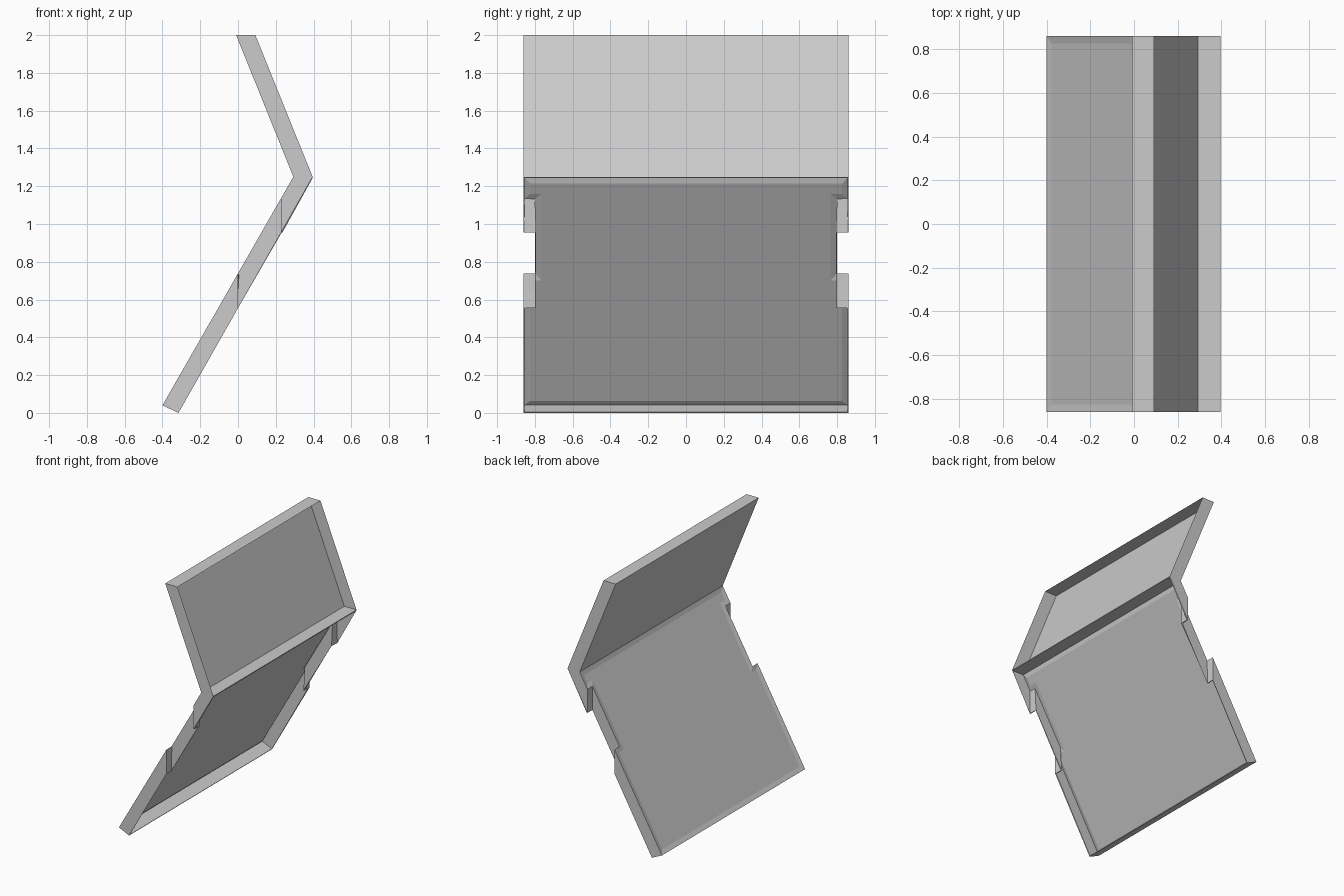
import bpy, bmesh

if "Cube" in bpy.data.objects:
    bpy.data.objects.remove(bpy.data.objects["Cube"])

W, N = 0.86, 0.80          # half width, half width at the side notches


def tray(name, outline, inset=0.0, thickness=0.0):
    """Open tray: inner panel plus surrounding walls.
    outline holds (inner point, outer point) pairs."""
    bm = bmesh.new()
    inner = [bm.verts.new(a) for a, b in outline]
    outer = [bm.verts.new(b) for a, b in outline]
    panel = bm.faces.new(inner)
    n = len(outline)
    for i in range(n):
        j = (i + 1) % n
        bm.faces.new((inner[i], outer[i], outer[j], inner[j]))
    bmesh.ops.recalc_face_normals(bm, faces=bm.faces[:])
    panel.normal_update()
    if panel.normal.x > 0:
        bmesh.ops.reverse_faces(bm, faces=bm.faces[:])
    bm.normal_update()
    if inset:
        bmesh.ops.inset_region(bm, faces=[panel], thickness=inset,
                               depth=-0.006, use_even_offset=True)
    me = bpy.data.meshes.new(name)
    bm.to_mesh(me)
    bm.free()
    ob = bpy.data.objects.new(name, me)
    bpy.context.collection.objects.link(ob)
    if thickness:
        mod = ob.modifiers.new("wall_thickness", 'SOLIDIFY')
        mod.thickness = thickness
        mod.offset = -1
    return ob


def lower_pair(xi, xo, y):
    """Points on the sloping inner and outer lines of the lower part."""
    zi = 0.04 + (xi + 0.40) * 1.21 / 0.693
    zo = (xo + 0.315) * 1.25 / 0.71
    return (xi, y, zi), (xo, y, zo)


# Lower tray with a notch in each side
side = [(-0.40, -0.315, W), (0.0, 0.0, W), (0.0, 0.0, N),
        (0.228, 0.228, N), (0.228, 0.228, W), (0.293, 0.395, W)]
half = [lower_pair(xi, xo, y) for xi, xo, y in side]
other = [lower_pair(xi, xo, -y) for xi, xo, y in reversed(side)]
tray("lower_tray", half + other, inset=0.035, thickness=0.008)

# Upper tray leaning back over the lower one
ends = [((0.293, 1.25), (0.395, 1.25)), ((-0.01, 2.0), (0.092, 2.0))]
up = [((a[0], W, a[1]), (b[0], W, b[1])) for a, b in ends]
down = [((a[0], -W, a[1]), (b[0], -W, b[1])) for a, b in reversed(ends)]
tray("upper_tray", up + down)
